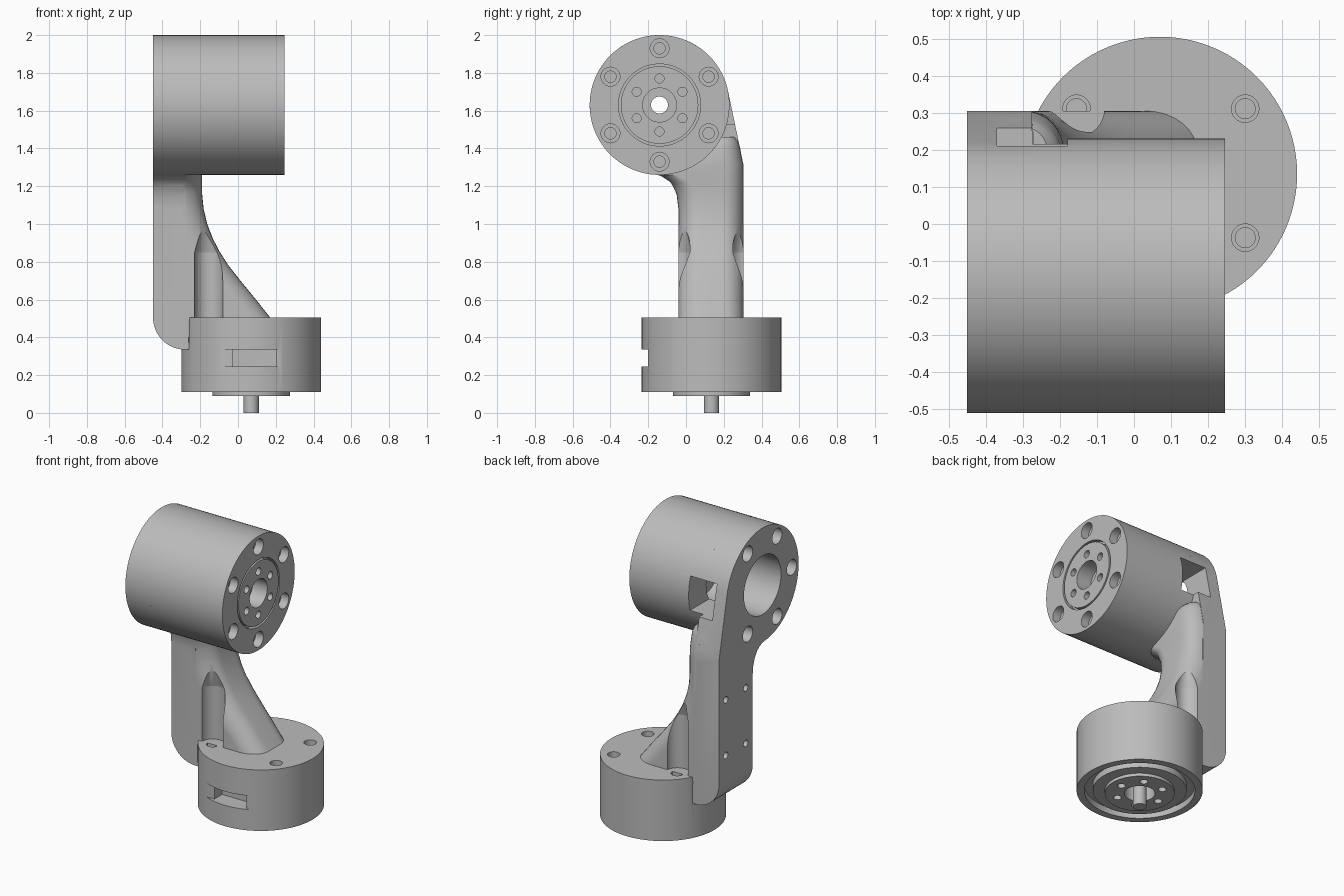
import bpy, bmesh, math
from mathutils import Vector, Matrix

if "Cube" in bpy.data.objects:
    bpy.data.objects.remove(bpy.data.objects["Cube"], do_unlink=True)

grey = bpy.data.materials.new("machined grey")
grey.use_nodes = True
grey.diffuse_color = (0.5, 0.5, 0.5, 1)
grey.node_tree.nodes["Principled BSDF"].inputs["Base Color"].default_value = (0.5, 0.5, 0.5, 1)

HUB_Y, HUB_Z, R = -0.14, 1.63, 0.37      # upper joint axis (along x)
BASE_X, BASE_Y = 0.07, 0.135             # lower joint axis (along z)


def finish(bm, name):
    bmesh.ops.recalc_face_normals(bm, faces=bm.faces)
    mesh = bpy.data.meshes.new(name)
    bm.to_mesh(mesh)
    bm.free()
    obj = bpy.data.objects.new(name, mesh)
    bpy.context.collection.objects.link(obj)
    return obj


def rod(name, a, b, r, r2=None, seg=32):
    """Cylinder or cone between two points."""
    a, b = Vector(a), Vector(b)
    d = b - a
    m = Matrix.Translation((a + b) / 2) @ d.to_track_quat('Z', 'Y').to_matrix().to_4x4()
    bm = bmesh.new()
    bmesh.ops.create_cone(bm, cap_ends=True, segments=seg, radius1=r,
                          radius2=r if r2 is None else r2, depth=d.length, matrix=m)
    return finish(bm, name)


def box(name, lo, hi):
    lo, hi = Vector(lo), Vector(hi)
    bm = bmesh.new()
    bmesh.ops.create_cube(bm, size=1, matrix=Matrix.Translation((lo + hi) / 2)
                          @ Matrix.Diagonal((*(hi - lo), 1)))
    return finish(bm, name)


def combine(obj, tool, op='DIFFERENCE', keep=False):
    mod = obj.modifiers.new("bool", 'BOOLEAN')
    mod.operation, mod.solver, mod.object = op, 'EXACT', tool
    bpy.context.view_layer.objects.active = obj
    bpy.ops.object.modifier_apply(modifier=mod.name)
    if not keep:
        bpy.data.objects.remove(tool, do_unlink=True)


def ring(a, b, outer, inner):
    """Tube used to cut an annular groove."""
    tube = rod("groove", a, b, outer, seg=96)
    d = (Vector(b) - Vector(a)) * 0.1
    combine(tube, rod("core", Vector(a) - d, Vector(b) + d, inner, seg=96))
    return tube


def hub(x, r=0.0, deg=0.0):
    """Point in polar position around the upper joint axis."""
    t = math.radians(deg)
    return (x, HUB_Y + r * math.cos(t), HUB_Z + r * math.sin(t))


def foot(z, r=0.0, deg=0.0):
    t = math.radians(deg)
    return (BASE_X + r * math.cos(t), BASE_Y + r * math.sin(t), z)


# Arm plate: joint disc running down into a flat leg
outline = [(-0.04, 0.335), (0.305, 0.335), (0.305, 1.31)]
for i in range(73):
    p = hub(0, R, 11.8 + (268 - 11.8) * i / 72)
    outline.append((p[1], p[2]))
outline += [(-0.115, 1.247), (-0.085, 1.225), (-0.06, 1.185), (-0.045, 1.14), (-0.04, 1.09)]
bm = bmesh.new()
face = bm.faces.new([bm.verts.new((-0.45, y, z)) for y, z in outline])
out = bmesh.ops.extrude_face_region(bm, geom=[face])
for v in out["geom"]:
    if isinstance(v, bmesh.types.BMVert):
        v.co.x = -0.26 if v.co.z < 1.0 else -0.275
heel = [e for e in bm.edges if all(v.co.x < -0.44 and v.co.z < 0.34 for v in e.verts)]
bmesh.ops.bevel(bm, geom=heel, offset=0.17, segments=12, profile=0.5, affect='EDGES')
arm = finish(bm, "arm")

# Flared strut: rounded section lofted upward (z, outer x, front y, back y)
levels = [(0.48, 0.19, -0.04, 0.305), (0.6, 0.095, -0.04, 0.305), (0.7, 0.013, -0.04, 0.305),
          (0.78, -0.05, -0.04, 0.305), (0.85, -0.095, -0.04, 0.305), (0.92, -0.132, -0.04, 0.305),
          (1.0, -0.163, -0.04, 0.305), (1.08, -0.182, -0.04, 0.305), (1.16, -0.19, -0.05, 0.305),
          (1.22, -0.19, -0.08, 0.305), (1.26, -0.19, -0.14, 0.305), (1.31, -0.19, -0.12, 0.304),
          (1.41, -0.195, -0.04, 0.285), (1.44, -0.21, 0.0, 0.275), (1.46, -0.235, 0.05, 0.26)]
bm = bmesh.new()
rings = []
for z, x, y0, y1 in levels:
    rx = min(0.14, x + 0.295)
    ry = min(0.11, rx)
    pts = [(-0.3, y0)]
    for side, yc in ((-1, y0 + ry), (1, y1 - ry)):
        for i in range(9):
            t = math.pi / 2 * (i / 8 - (side < 0))
            pts.append((x - rx + rx * math.cos(t), yc + ry * math.sin(t)))
    pts.append((-0.3, y1))
    rings.append([bm.verts.new((px, py, z)) for px, py in pts])
for lo, hi in zip(rings, rings[1:]):
    for i in range(len(lo)):
        j = (i + 1) % len(lo)
        bm.faces.new((lo[i], lo[j], hi[j], hi[i]))
bm.faces.new(rings[0])
bm.faces.new(rings[-1])
combine(arm, finish(bm, "strut"), 'UNION')

# Screwdriver scallops down the strut, above the base screws
for y in (0.31, -0.04):
    combine(arm, rod("scallop", (-0.155, y, 0.505), (-0.155, y, 0.85), 0.075))
    combine(arm, rod("scallop_tip", (-0.155, y, 0.849), (-0.155, y, 1.06), 0.075, 0.02))

# Threaded holes on the outer side of the leg
for y in (0.235, 0.03):
    for z in (0.67, 1.03):
        combine(arm, rod("hole", (-0.5, y, z), (-0.38, y, z), 0.022, seg=20))

# Upper joint housing
housing = rod("joint_housing", hub(-0.275), hub(0.245), R, seg=96)
for part in (arm, housing):
    combine(part, rod("bore", hub(-0.5), hub(-0.02), 0.19, seg=64))
    combine(part, box("window", (-0.37, 0.0, 1.53), (-0.18, 0.45, 1.75)))
for deg in range(60, 301, 60):
    combine(arm, rod("hole", hub(-0.5, 0.3, deg), hub(-0.33, 0.3, deg), 0.05))
    combine(arm, rod("hole", hub(-0.34, 0.3, deg), hub(-0.29, 0.3, deg), 0.028))
combine(housing, rod("hub_hole", hub(0.14), hub(0.3), 0.09, seg=48))
combine(housing, rod("hub_hole", hub(-0.1), hub(0.2), 0.045))
combine(housing, ring(hub(0.21), hub(0.3), 0.217, 0.205))
for deg in range(30, 361, 60):
    combine(housing, rod("hole", hub(0.19, 0.3, deg), hub(0.3, 0.3, deg), 0.05))
    combine(housing, rod("hole", hub(0.1, 0.3, deg), hub(0.2, 0.3, deg), 0.03))
    combine(housing, rod("hole", hub(0.17, 0.14, deg), hub(0.3, 0.14, deg), 0.024, seg=20))

# Base housing with flat seat for the leg, cable slot and top screws
base = rod("base_housing", foot(0.11), foot(0.505), R, seg=96)
combine(base, box("seat", (-0.5, -0.3, 0.335), (-0.26, 0.6, 0.6)))
combine(base, box("slot", (-0.2, -0.4, 0.245), (0.4, -0.2, 0.335)))
combine(base, box("slot_pocket", (-0.03, -0.25, 0.245), (0.2, -0.12, 0.335)))
for x in (-0.155, 0.3):
    for y in (-0.037, 0.311):
        combine(base, rod("hole", (x, y, 0.47), (x, y, 0.6), 0.037))
        combine(base, rod("hole", (x, y, 0.38), (x, y, 0.48), 0.027))
combine(base, ring(foot(0.05), foot(0.15), 0.325, 0.275))

# Output disc and shaft under the base
combine(base, rod("hub_hole", foot(0.05), foot(0.19), 0.09, seg=48))
disc = rod("output_disc", foot(0.09), foot(0.11), 0.205, seg=96)
combine(disc, rod("hub_hole", foot(0.05), foot(0.19), 0.09, seg=48))
for deg in range(0, 360, 60):
    for part in (disc, base):
        combine(part, rod("hole", foot(0.05, 0.14, deg), foot(0.16, 0.14, deg), 0.024, seg=20))
shaft = rod("output_shaft", foot(0), foot(0.2), 0.04)

# Finish and shading
bpy.ops.object.select_all(action='DESELECT')
for part in (arm, housing, base, disc, shaft):
    part.data.materials.clear()
    part.data.materials.append(grey)
    part.select_set(True)
bpy.context.view_layer.objects.active = arm
bpy.ops.object.shade_smooth_by_angle(angle=math.radians(30))
